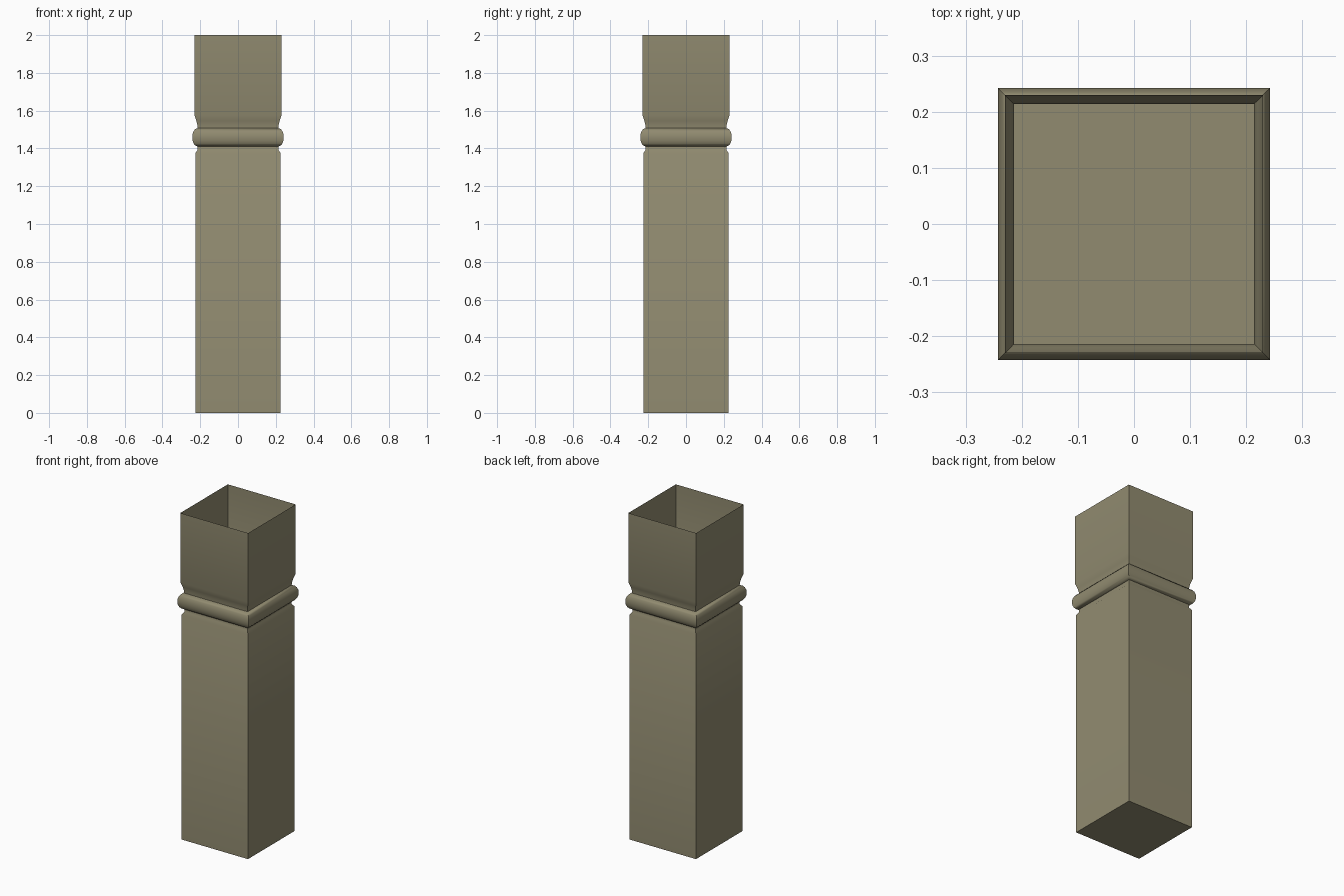
import bpy, bmesh, math

if "Cube" in bpy.data.objects:
    bpy.data.objects.remove(bpy.data.objects["Cube"])

mat = bpy.data.materials.new("olive stone")
mat.diffuse_color = (0.283, 0.258, 0.162, 1)
mat.use_nodes = True
mat.node_tree.nodes["Principled BSDF"].inputs["Base Color"].default_value = mat.diffuse_color

# Half-width / height profile: shaft, neck, rounded band, cove, open upper block
profile = [(0.225, 0), (0.225, 1.376), (0.214, 1.393), (0.214, 1.411)]
for i in range(9):
    a = -math.pi / 2 + math.pi * i / 8
    profile.append((0.217 + 0.025 * math.cos(a), 1.459 + 0.047 * math.sin(a)))
profile += [(0.214, 1.508), (0.2155, 1.525), (0.220, 1.546), (0.230, 1.575), (0.230, 2.0)]

# Square sweep of the profile, closed at the bottom and open at the top
bm = bmesh.new()
rings = [[bm.verts.new((sx * r, sy * r, z)) for sx, sy in ((-1, -1), (1, -1), (1, 1), (-1, 1))]
         for r, z in profile]
for lo, hi in zip(rings, rings[1:]):
    for k in range(4):
        n = (k + 1) % 4
        bm.faces.new((lo[k], lo[n], hi[n], hi[k]))
bm.faces.new(rings[0][::-1])

me = bpy.data.meshes.new("square_post")
bm.to_mesh(me)
bm.free()
me.materials.append(mat)
post = bpy.data.objects.new("square_post", me)
bpy.context.collection.objects.link(post)

# Smooth the moulding, keep the corners crisp
bpy.context.view_layer.objects.active = post
post.select_set(True)
bpy.ops.object.shade_smooth_by_angle(angle=math.radians(35))
